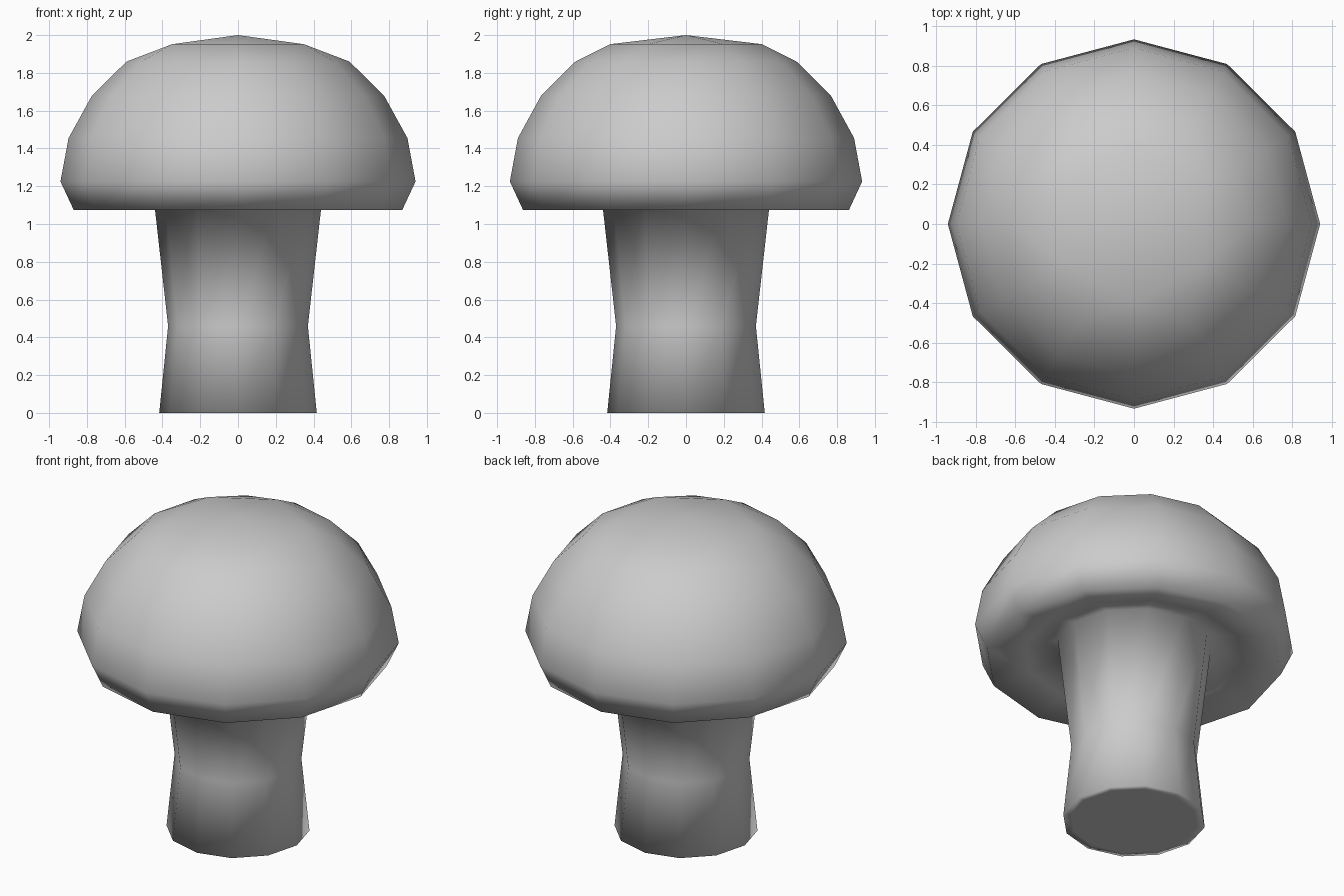
import bpy, bmesh, math

if "Cube" in bpy.data.objects:
    bpy.data.objects.remove(bpy.data.objects["Cube"])

N = 12
bm = bmesh.new()


def ring(r, z, step=1, start=0, sy=1.0):
    # ring of vertices on every step-th of the 12 directions
    out = []
    for j in range(start, N, step):
        a = 2 * math.pi * j / N
        out.append(bm.verts.new((r * math.cos(a), r * sy * math.sin(a), z)))
    return out


# stem, hollow underside and cap as one turned profile
stem = [(0.37, 0.0), (0.417, 0.0), (0.37, 0.46), (0.45, 1.17)]
cap = [(0.64, 1.12), (0.87, 1.075), (0.94, 1.225), (0.897, 1.455),
       (0.773, 1.68), (0.59, 1.86)]
rings = [ring(r, z) for r, z in stem] + [ring(r, z, sy=0.992) for r, z in cap]
bm.faces.new(rings[0][::-1])
for a, b in zip(rings, rings[1:]):
    for i in range(N):
        k = (i + 1) % N
        bm.faces.new((a[i], a[k], b[k], b[i]))

# cap crown: six-sided ring and tip
crown = ring(0.402, 1.952, step=2, start=1)
tip = bm.verts.new((0, 0, 2.0))
outer = rings[-1]
for i in range(6):
    h0, h1 = crown[i], crown[(i + 1) % 6]
    o0, o1, o2 = (outer[(2 * i + 1 + d) % N] for d in range(3))
    bm.faces.new((o0, o1, h0))
    bm.faces.new((o1, o2, h1))
    bm.faces.new((h0, o1, h1))
    bm.faces.new((h0, h1, tip))

bmesh.ops.recalc_face_normals(bm, faces=bm.faces[:])
for f in bm.faces:
    f.smooth = True
me = bpy.data.meshes.new("mushroom")
bm.to_mesh(me)
bm.free()
bpy.context.collection.objects.link(bpy.data.objects.new("mushroom", me))
